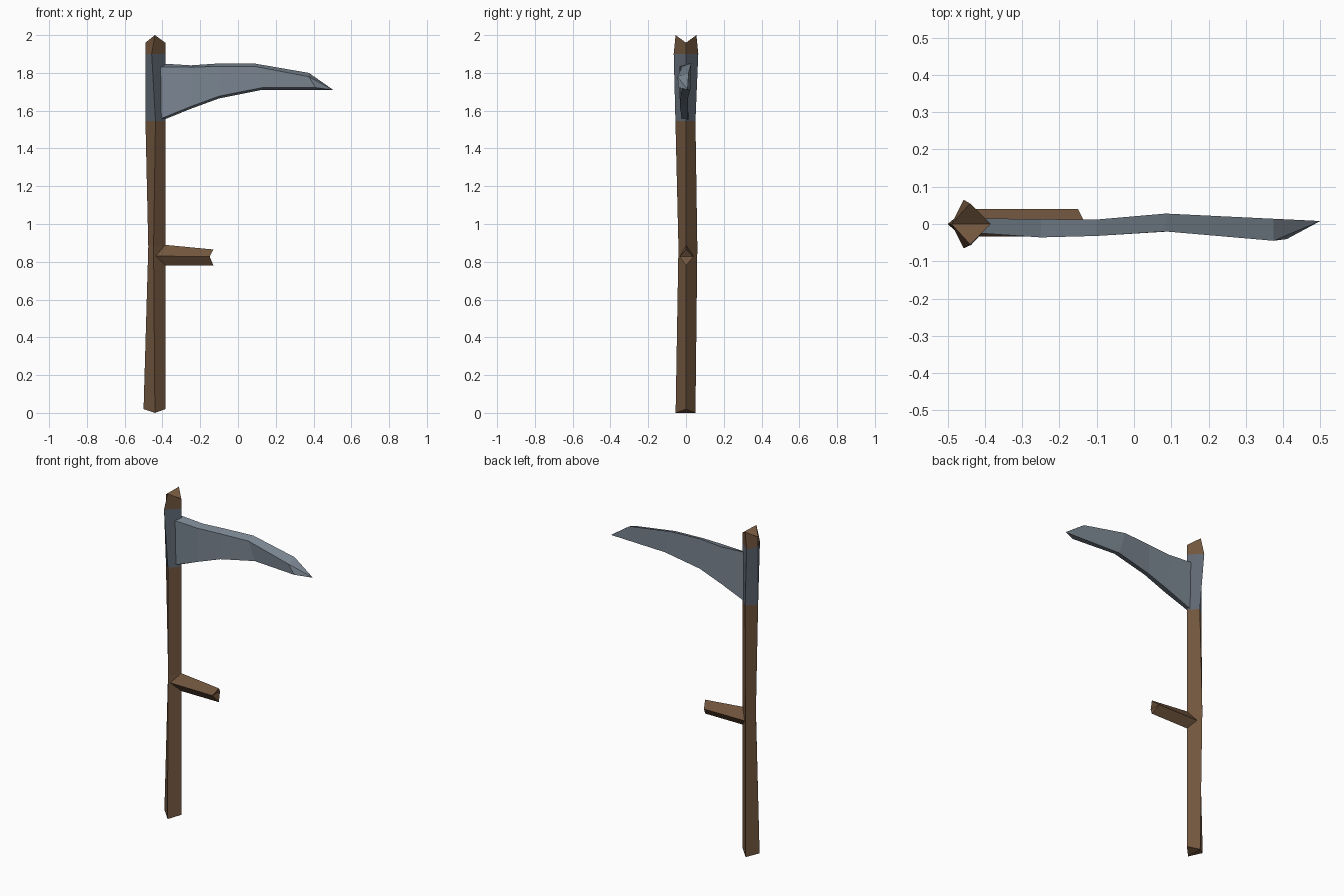
import bpy, bmesh

if "Cube" in bpy.data.objects:
    bpy.data.objects.remove(bpy.data.objects["Cube"])


def material(name, rgb):
    m = bpy.data.materials.new(name)
    m.diffuse_color = (*rgb, 1)
    m.use_nodes = True
    m.node_tree.nodes["Principled BSDF"].inputs["Base Color"].default_value = m.diffuse_color
    return m


wood = material("brown wood", (0.165, 0.092, 0.048))
dark_steel = material("dark steel", (0.115, 0.138, 0.172))
steel = material("blue grey steel", (0.200, 0.243, 0.290))


def loft(name, rings, mats, start_fold, end_fold):
    """Skin four-cornered rings; each fold is the corner its cap diagonal starts from."""
    bm = bmesh.new()
    vs = [[bm.verts.new(p) for p in ring] for ring in rings]
    for a, b in zip(vs, vs[1:]):
        for i in range(4):
            j = (i + 1) % 4
            bm.faces.new((a[i], a[j], b[j], b[i]))
    for ring, k in ((vs[0], start_fold), (vs[-1], end_fold)):
        r = ring[k:] + ring[:k]
        bm.faces.new((r[0], r[1], r[2]))
        bm.faces.new((r[0], r[2], r[3]))
    bmesh.ops.remove_doubles(bm, verts=bm.verts, dist=1e-4)
    bmesh.ops.recalc_face_normals(bm, faces=bm.faces)
    me = bpy.data.meshes.new(name)
    bm.to_mesh(me)
    bm.free()
    for m in mats:
        me.materials.append(m)
    ob = bpy.data.objects.new(name, me)
    bpy.context.collection.objects.link(ob)
    return ob


# Shaft: diamond section; columns are
# left x, right x, ridge x, front y, back y, z of side corners, z of ridge corners
shaft_rows = [
    (-0.50, -0.385, -0.440, -0.055, 0.050, 0.02, 0.00),
    (-0.475, -0.385, -0.447, -0.040, 0.060, 0.88, 0.88),
    (-0.49, -0.385, -0.437, -0.056, 0.050, 1.545, 1.545),
    (-0.49, -0.385, -0.457, -0.065, 0.065, 1.90, 1.90),
    (-0.49, -0.385, -0.440, -0.055, 0.055, 1.96, 2.00),
]
shaft = loft("shaft", [
    [(l, 0, zs), (m, f, zr), (r, 0, zs), (m, b, zr)]
    for l, r, m, f, b, zs, zr in shaft_rows], [wood, dark_steel], 1, 0)

# Steel collar is the shaft band behind the blade
for p in shaft.data.polygons:
    p.material_index = int(1.6 < p.center.z < 1.89)

# Side grip: diamond section with a notched end
loft("side_grip", [
    [(xr, 0, zt), (xs, -0.034, zm), (xr, 0, 0.78), (xs, 0.04, zm)]
    for xr, xs, zt, zm in ((-0.39, -0.44, 0.89, 0.83),
                           (-0.13, -0.15, 0.865, 0.828))], [wood], 1, 1)

# Blade: columns are top x, top z, bottom x, bottom z, front y, back y, top bevel drop
blade_rows = [
    (-0.41, 1.85, -0.41, 1.545, -0.025, 0.015, 0.02),
    (-0.25, 1.84, -0.25, 1.61, -0.036, 0.013, 0.01),
    (-0.10, 1.85, -0.10, 1.665, -0.032, 0.012, 0.015),
    (0.085, 1.85, 0.127, 1.71, -0.020, 0.028, 0.015),
    (0.375, 1.80, 0.41, 1.71, -0.045, 0.014, 0.02),
]
rings = [[(xt, b, zt), (xt, f, zt - d), (xb, f * 0.9, zb + 0.012), (xb, b * 0.8, zb)]
         for xt, zt, xb, zb, f, b, d in blade_rows]
rings.append([(0.50, 0.008, 1.71 + e) for e in (0.003, 0.002, 0.001, 0)])
loft("blade", rings, [steel], 0, 0)
